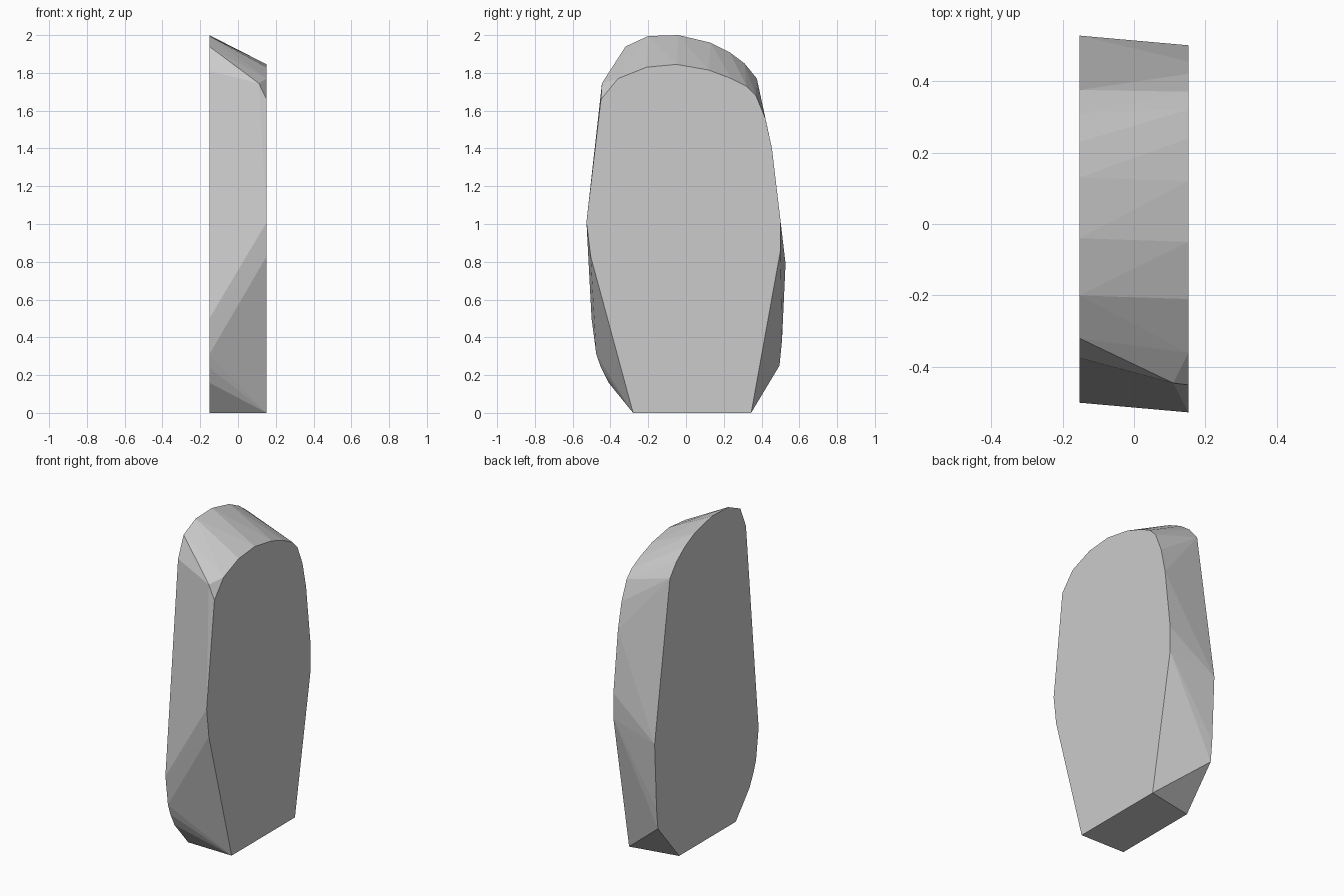
import bpy
import bmesh
import math

cube = bpy.data.objects.get("Cube")
if cube:
    bpy.data.objects.remove(cube, do_unlink=True)

# One plain grey
grey = bpy.data.materials.new("light_grey")
grey.use_nodes = True
colour = (0.6, 0.6, 0.6, 1)
grey.diffuse_color = colour
grey.node_tree.nodes["Principled BSDF"].inputs["Base Color"].default_value = colour

HALF = 0.152

# Outline (y, z) of the lower flat side, from the bottom round the back
left_outline = [
    (-0.28, 0), (0.345, 0), (0.50, 0.86), (0.50, 1.02), (0.455, 1.4),
    (0.42, 1.56), (0.37, 1.68), (0.32, 1.73), (0.24, 1.77), (0.12, 1.815),
    (-0.05, 1.845), (-0.21, 1.83), (-0.36, 1.77), (-0.45, 1.66),
    (-0.527, 1.01), (-0.505, 0.83)]

# Outline of the taller flat side
right_outline = [
    (-0.275, 0), (0.285, 0), (0.495, 0.25), (0.508, 0.38), (0.527, 0.79),
    (0.375, 1.77), (0.31, 1.85), (0.23, 1.91), (0.13, 1.96), (-0.04, 2.0),
    (-0.20, 1.995), (-0.32, 1.94), (-0.375, 1.81), (-0.50, 0.5),
    (-0.475, 0.31), (-0.45, 0.24), (-0.41, 0.16)]

# Slab: faceted skin stretched between the two outlines
bm = bmesh.new()
for x, outline in ((HALF, left_outline), (-HALF, right_outline)):
    for y, z in outline:
        bm.verts.new((x, y, z))
bm.verts.new((0.11, -0.445, 1.745))  # chipped front shoulder
hull = bmesh.ops.convex_hull(bm, input=bm.verts[:])
loose = [v for v in bm.verts if not v.link_faces]
bmesh.ops.delete(bm, geom=loose, context='VERTS')
bmesh.ops.dissolve_limit(bm, angle_limit=math.radians(0.5),
                         verts=bm.verts[:], edges=bm.edges[:])
bmesh.ops.recalc_face_normals(bm, faces=bm.faces[:])

mesh = bpy.data.meshes.new("stone_slab")
bm.to_mesh(mesh)
bm.free()
mesh.materials.append(grey)
slab = bpy.data.objects.new("stone_slab", mesh)
bpy.context.collection.objects.link(slab)
